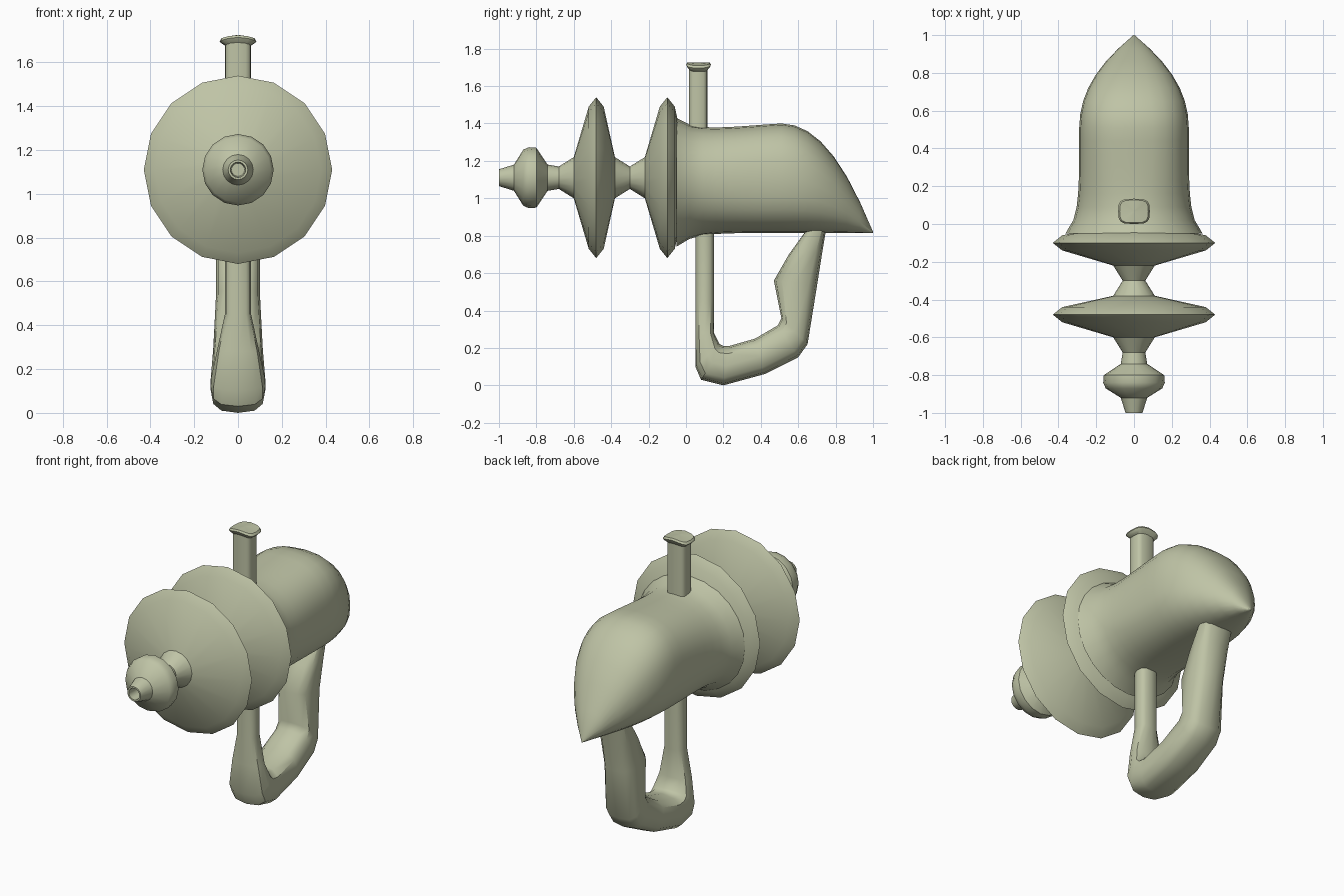
import bpy, bmesh, math
from mathutils import Vector

if "Cube" in bpy.data.objects:
    bpy.data.objects.remove(bpy.data.objects["Cube"], do_unlink=True)

SAGE = (0.52, 0.55, 0.38, 1)
material = bpy.data.materials.new("sage_green")
material.use_nodes = True
material.diffuse_color = SAGE
shader = next(n for n in material.node_tree.nodes if n.type == 'BSDF_PRINCIPLED')
shader.inputs["Base Color"].default_value = SAGE


def loft(name, rings, angle):
    """Skin a list of equal-length point rings and cap both ends."""
    bm = bmesh.new()
    loops = [[bm.verts.new(point) for point in ring] for ring in rings]
    for near, far in zip(loops, loops[1:]):
        for i in range(len(near)):
            bm.faces.new((near[i - 1], near[i], far[i], far[i - 1]))
    bm.faces.new(loops[0])
    bm.faces.new(loops[-1])
    bmesh.ops.recalc_face_normals(bm, faces=bm.faces)
    mesh = bpy.data.meshes.new(name)
    bm.to_mesh(mesh)
    bm.free()
    mesh.materials.append(material)
    part = bpy.data.objects.new(name, mesh)
    bpy.context.collection.objects.link(part)
    bpy.ops.object.select_all(action='DESELECT')
    part.select_set(True)
    bpy.context.view_layer.objects.active = part
    bpy.ops.object.shade_smooth_by_angle(angle=math.radians(angle))


def oval(count, power):
    """Unit superellipse: power 2 is a circle, higher is squarer."""
    points = []
    for i in range(count):
        turn = math.tau * i / count
        points.append([math.copysign(abs(v) ** (2 / power), v)
                       for v in (math.cos(turn), math.sin(turn))])
    return points


def clamp(value):
    return max(0, min(1, value))


# Barrel: hollow muzzle and bulb, then two matching discs with a neck before each
AXIS = 1.11
profile = [(-0.9, 0.03), (-1, 0.035), (-1, 0.045), (-0.92, 0.07),
           (-0.87, 0.15), (-0.84, 0.163), (-0.8, 0.16), (-0.74, 0.07)]
disc = [(-0.2, 0.06), (-0.12, 0.11), (-0.04, 0.38), (0, 0.43), (0.04, 0.38), (0.1, 0.11)]
for centre in (-0.48, -0.1):
    profile += [(centre + offset, radius) for offset, radius in disc]
loft("barrel", [[(radius * c, y, AXIS + radius * s) for c, s in oval(16, 2)]
                for y, radius in profile], 35)

# Body: flares out to the rear disc and droops to a point at the back
FLOOR = 0.815
rings = []
for step in range(16):
    y = 0.07 * step - 0.05
    taper = max(0.01, 1 - clamp(2 * y - 1) ** 2.2)
    flare = 0.04 * math.exp(-12 * y)
    crown = 1.36 + 0.08 * min(y, 0.5)
    top = FLOOR + (crown - FLOOR) * taper + flare
    bottom = FLOOR - flare
    width = 0.29 * taper + flare
    middle, height = (top + bottom) / 2, (top - bottom) / 2
    squareness = 2 + 0.5 * math.sin(math.pi * clamp(y))
    rings.append([(width * c, y, middle + height * s) for c, s in oval(24, squareness)])
loft("body", rings, 45)

# Handle: outer y, z and inner y, z along the loop, front strut first
stations = [(0.05, z, 0.15, z) for z in (0.85, 0.45, 0.28)]
stations += [(0.05, 0.1, 0.18, 0.22), (0.08, 0.03, 0.2, 0.21), (0.2, 0, 0.23, 0.21),
             (0.42, 0.06, 0.37, 0.25), (0.6, 0.15, 0.49, 0.32), (0.65, 0.22, 0.51, 0.36),
             (0.7, 0.53, 0.47, 0.56), (0.73, 0.72, 0.55, 0.7), (0.76, 0.9, 0.68, 0.88)]
rings = []
for station in stations:
    outer, inner = Vector(station[:2]), Vector(station[2:])
    middle, half = (outer + inner) / 2, (outer - inner) / 2
    narrow = 0.06 if middle.x < 0.3 else 0.1
    # The loop swells towards its base
    width = narrow + (0.125 - narrow) * clamp((0.45 - middle.y) / 0.3)
    rings.append([(width * c, *(middle + half * s)) for c, s in oval(12, 2.8)])
loft("handle", rings, 40)

# Sight post with a rounded, arched cap
section = oval(16, 3.6)
loft("sight_post", [[(0.06 * c, 0.065 + 0.05 * s, z) for c, s in section]
                    for z in (1.3, 1.7)], 35)
rings = []
for scale, rise in ((0.7, -0.03), (0.93, -0.01), (1, 0), (0.9, 0.01), (0.1, 0.01)):
    width, depth = 0.084 * scale, 0.067 * scale
    rings.append([(width * c, 0.067 + depth * s, 1.715 + rise - 2.6 * (width * c) ** 2)
                  for c, s in section])
loft("sight_cap", rings, 35)
